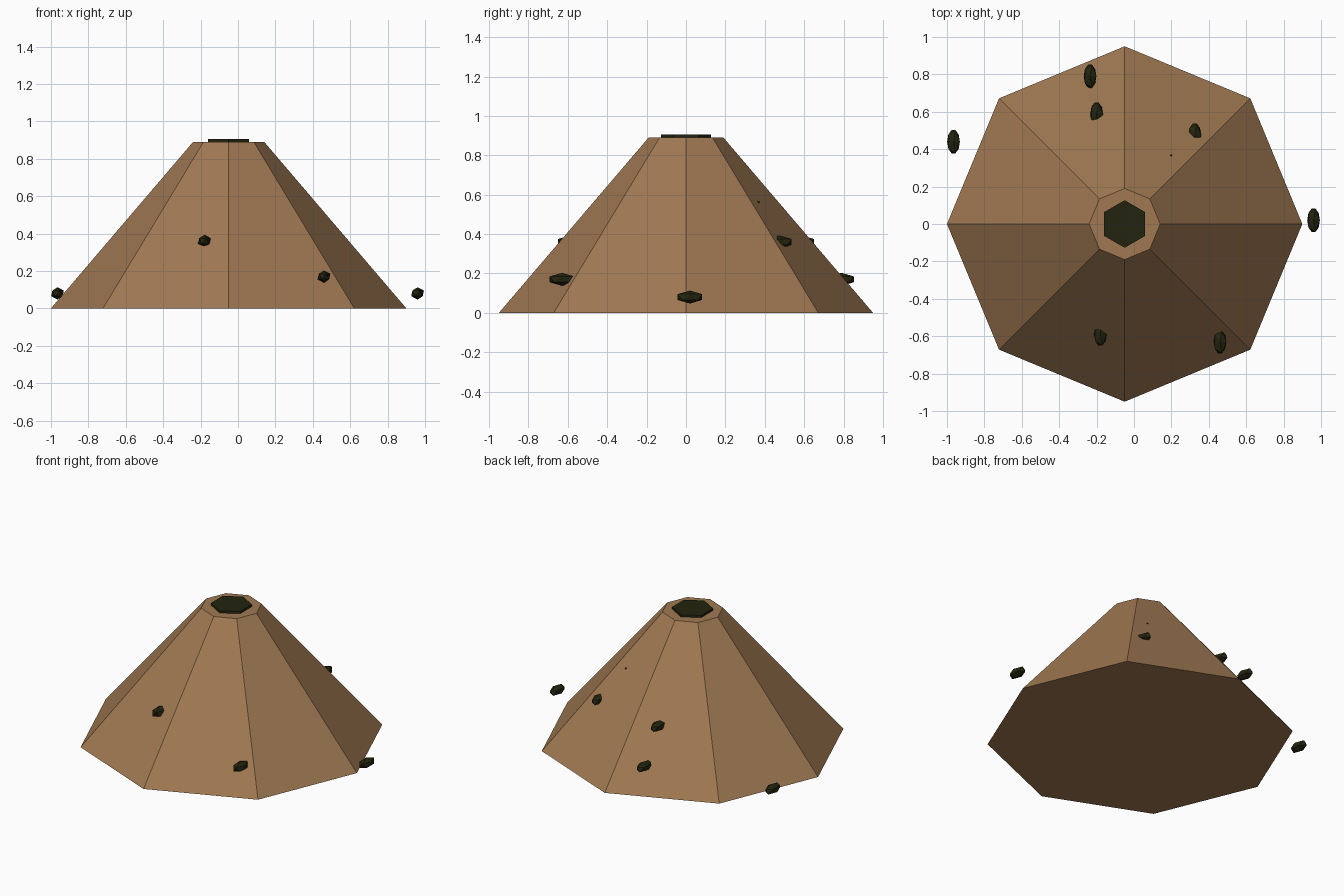
import bpy
import math

cube = bpy.data.objects.get("Cube")
if cube:
    bpy.data.objects.remove(cube, do_unlink=True)

AXIS_X = -0.05  # centre line of the mound


def make_material(name, rgb):
    mat = bpy.data.materials.new(name)
    mat.use_nodes = True
    color = (*rgb, 1.0)
    mat.diffuse_color = color
    bsdf = mat.node_tree.nodes["Principled BSDF"]
    bsdf.inputs["Base Color"].default_value = color
    bsdf.inputs["Roughness"].default_value = 0.9
    return mat


def finish(name, mat):
    obj = bpy.context.object
    obj.name = name
    obj.data.name = name
    obj.data.materials.append(mat)
    return obj


earth = make_material("brown earth", (0.35, 0.19, 0.085))
dark = make_material("dark olive black", (0.0176, 0.0176, 0.005))

# Eight-sided earth mound with a flat top
HEIGHT = 0.89
bpy.ops.mesh.primitive_cone_add(vertices=8, radius1=0.95, radius2=0.19,
                                depth=HEIGHT, location=(AXIS_X, 0, HEIGHT / 2))
finish("mound", earth)

# Hexagonal entrance hole, a dark slab just proud of the top
bpy.ops.mesh.primitive_cylinder_add(vertices=6, radius=0.127, depth=0.04,
                                    location=(AXIS_X, 0, 0.885))
finish("entrance_hole", dark)

# Small faceted insects, stretched front to back, scattered over the slope
insects = [
    (-0.965, 0.44, 0.08), (0.96, 0.02, 0.08),
    (0.46, -0.63, 0.17), (-0.235, 0.79, 0.17),
    (-0.18, -0.588, 0.36), (-0.20, 0.588, 0.36), (0.325, 0.475, 0.36),
    (0.19, 0.31, 0.55), (-0.403, -0.172, 0.55),
]
for i, place in enumerate(insects, 1):
    bpy.ops.mesh.primitive_ico_sphere_add(subdivisions=1, radius=1, location=place)
    insect = finish(f"insect_{i}", dark)
    insect.scale = (0.038, 0.073, 0.033)
